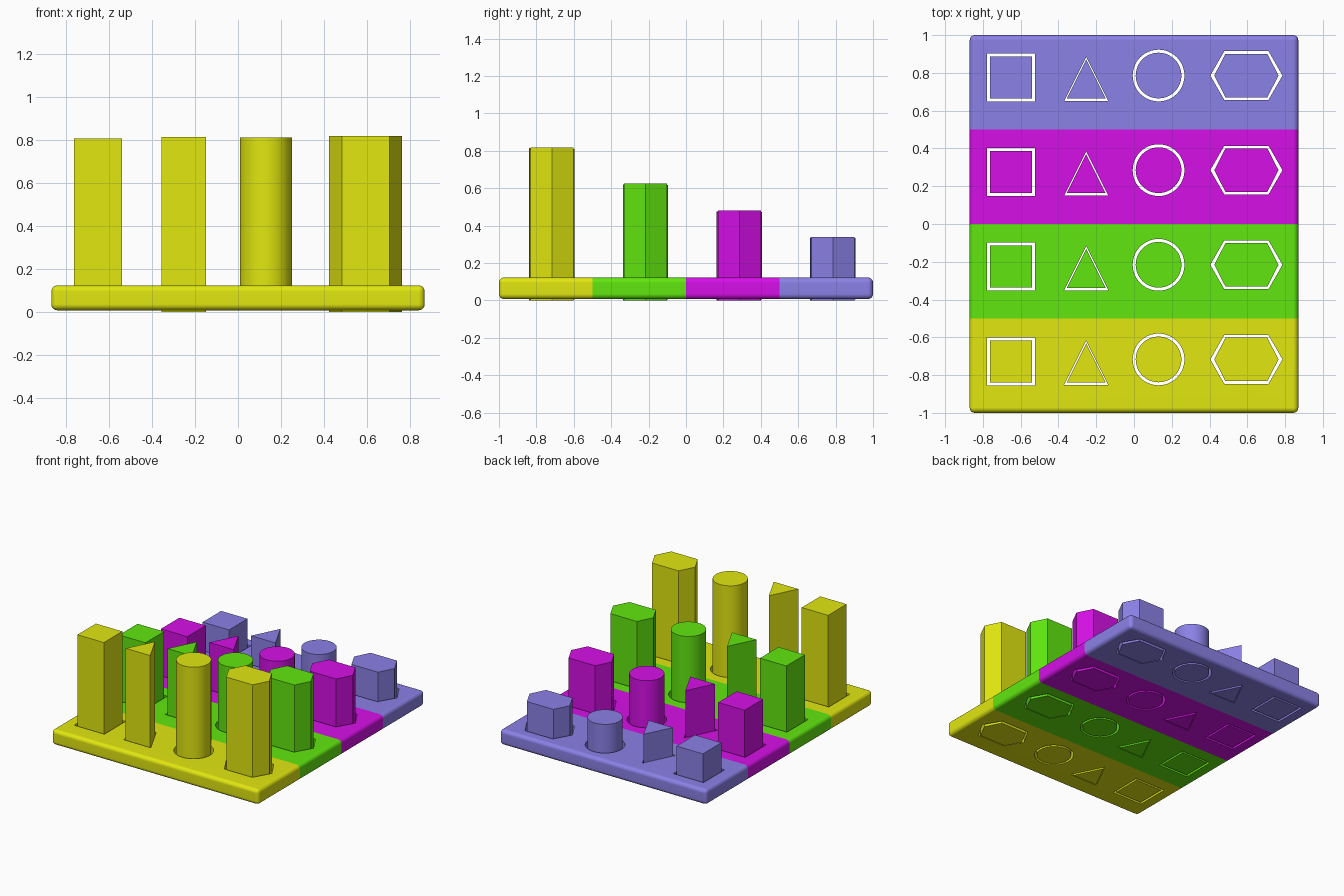
import bpy, bmesh, math

if "Cube" in bpy.data.objects:
    bpy.data.objects.remove(bpy.data.objects["Cube"])

# Colour, peg height per row (front to back)
ROWS = [("yellow", (0.76, 0.80, 0.005, 1), 0.818),
        ("green", (0.12, 0.80, 0.005, 1), 0.625),
        ("magenta", (0.67, 0.005, 0.80, 1), 0.48),
        ("violet", (0.26, 0.22, 0.80, 1), 0.34)]
ROW_Y, ROW_STEP = -0.727, 0.501
BOARD_Z0, BOARD_Z1 = 0.007, 0.123


def square(h):
    return [(-h, -h), (h, -h), (h, h), (-h, h)]


def triangle(half, base):
    return [(-half, base), (half, base), (0, base + 2 * half)]


def circle(r, n=48):
    return [(r * math.cos(2 * math.pi * i / n), r * math.sin(2 * math.pi * i / n)) for i in range(n)]


def hexagon(tip, flat, half):
    return [(-tip, 0), (-flat, -half), (flat, -half), (tip, 0), (flat, half), (-flat, half)]


# name, centre x, y shift, peg outline, hole outline, bottom z, top drop
SHAPES = [("square", -0.652, 0, square(0.111), square(0.127), 0.008, 0.010),
          ("triangle", -0.253, 0, triangle(0.103, -0.112), triangle(0.117, -0.125), 0.0, 0.004),
          ("round", 0.13, 0.01, circle(0.121), circle(0.137), 0.006, 0.007),
          ("hexagon", 0.595, 0.01, hexagon(0.17, 0.111, 0.115), hexagon(0.191, 0.117, 0.129), 0.0, 0.0)]


def add_object(name, bm):
    mesh = bpy.data.meshes.new(name)
    bmesh.ops.recalc_face_normals(bm, faces=bm.faces)
    bm.to_mesh(mesh)
    bm.free()
    ob = bpy.data.objects.new(name, mesh)
    bpy.context.collection.objects.link(ob)
    return ob


def add_prism(bm, outline, x, y, z0, z1):
    low = [bm.verts.new((x + a, y + b, z0)) for a, b in outline]
    high = [bm.verts.new((x + a, y + b, z1)) for a, b in outline]
    bm.faces.new(low[::-1])
    bm.faces.new(high)
    for i in range(len(low)):
        j = (i + 1) % len(low)
        bm.faces.new((low[i], low[j], high[j], high[i]))


def smooth(ob):
    bpy.ops.object.select_all(action='DESELECT')
    ob.select_set(True)
    bpy.context.view_layer.objects.active = ob
    bpy.ops.object.shade_smooth_by_angle(angle=math.radians(30))


mats = []
for name, colour, _ in ROWS:
    m = bpy.data.materials.new(name)
    m.diffuse_color = colour
    m.use_nodes = True
    m.node_tree.nodes["Principled BSDF"].inputs["Base Color"].default_value = m.diffuse_color
    mats.append(m)

# Board with rounded edges, split into four bands
bm = bmesh.new()
add_prism(bm, [(-0.87, -1), (0.87, -1), (0.87, 1), (-0.87, 1)], 0, 0, BOARD_Z0, BOARD_Z1)
bmesh.ops.bevel(bm, geom=bm.edges[:], offset=0.028, segments=5, profile=0.5, affect='EDGES')
for y in (-0.5, 0, 0.5):
    bmesh.ops.bisect_plane(bm, geom=bm.verts[:] + bm.edges[:] + bm.faces[:],
                           plane_co=(0, y, 0), plane_no=(0, 1, 0))
board = add_object("peg_board", bm)

# Pegs and matching hole cutters
cut = bmesh.new()
for i, (colour, _, top) in enumerate(ROWS):
    for shape, x, dy, peg, hole, z0, drop in SHAPES:
        y = ROW_Y + ROW_STEP * i + dy
        add_prism(cut, hole, x, y, -0.1, 0.3)
        bm = bmesh.new()
        add_prism(bm, peg, x, y, z0, top - drop)
        ob = add_object(f"{colour}_{shape}_peg", bm)
        ob.data.materials.append(mats[i])
        if shape == "round":
            smooth(ob)
cutter = add_object("hole_cutter", cut)
cutter.hide_render = True

# Cut the through holes and bake the result
mod = board.modifiers.new("holes", 'BOOLEAN')
mod.operation = 'DIFFERENCE'
mod.solver = 'EXACT'
mod.object = cutter
deps = bpy.context.evaluated_depsgraph_get()
baked = bpy.data.meshes.new_from_object(board.evaluated_get(deps))
board.modifiers.clear()
board.data = baked
bpy.data.objects.remove(cutter)

# Colour the bands
baked.materials.clear()
for m in mats:
    baked.materials.append(m)
for f in baked.polygons:
    f.material_index = min(3, max(0, int((f.center.y + 1) / 0.5)))
smooth(board)
wn = board.modifiers.new("even_shading", 'WEIGHTED_NORMAL')
wn.keep_sharp = True
